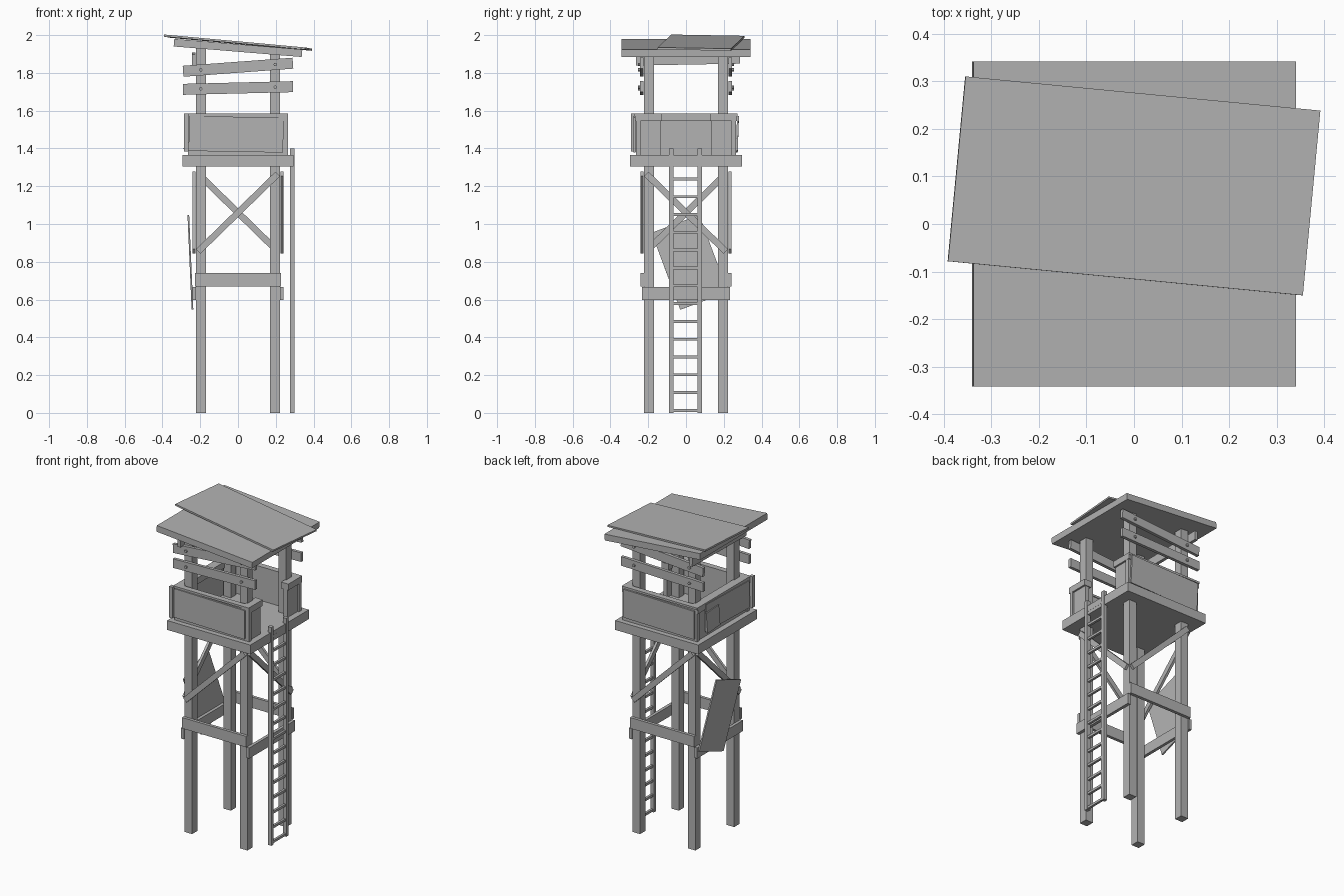
import bpy
from math import radians, atan2, hypot, pi

cube = bpy.data.objects.get("Cube")
if cube:
    bpy.data.objects.remove(cube, do_unlink=True)

GREY = (0.45, 0.45, 0.45, 1)
mat = bpy.data.materials.new("weathered_grey")
mat.use_nodes = True
mat.diffuse_color = GREY
mat.node_tree.nodes["Principled BSDF"].inputs["Base Color"].default_value = GREY


def finish(obj, name):
    obj.name = name
    obj.data.materials.append(mat)
    return obj


def box(name, center, size, rot=(0, 0, 0)):
    """Box with rotation in degrees."""
    bpy.ops.mesh.primitive_cube_add(size=1, location=center,
                                    rotation=[radians(a) for a in rot])
    obj = bpy.context.object
    obj.scale = size
    return finish(obj, name)


def span(name, x, y, z):
    """Upright box given by its extents."""
    ext = (x, y, z)
    return box(name, [(a + b) / 2 for a, b in ext], [b - a for a, b in ext])


def bolt(name, x, y, z):
    bpy.ops.mesh.primitive_cylinder_add(vertices=8, radius=0.009, depth=0.012,
                                        location=(x, y, z), rotation=(pi / 2, 0, 0))
    finish(bpy.context.object, name)


# Legs, running up to the sloping roof
for sx, top in ((-1, 1.935), (1, 1.905)):
    for sy in (-1, 1):
        span("leg", sorted((sx * 0.17, sx * 0.223)),
             sorted((sy * 0.17, sy * 0.223)), (0, top))

# Horizontal beams around the legs
for s in (-1, 1):
    box("cross_beam", (0, s * 0.232, 0.705), (0.455, 0.02, 0.07))
    box("side_beam", (s * 0.232, 0, 0.632), (0.02, 0.465, 0.068))

# One diagonal brace per side
rise, run = 0.4, 0.41
length, tilt = hypot(rise, run) + 0.015, atan2(rise, run) * 180 / pi
for s in (-1, 1):
    box("cross_brace", (0, s * 0.232, 1.06), (length, 0.016, 0.034), (0, s * tilt, 0))
    box("side_brace", (s * 0.232, 0, 1.06), (0.016, length, 0.034), (-s * tilt, 0, 0))

# Loose panel hanging on the side
box("hanging_panel", (-0.252, 0.02, 0.797), (0.009, 0.27, 0.435), (20.5, -2.5, 0))

# Platform
span("platform", (-0.295, 0.295), (-0.297, 0.297), (1.305, 1.365))

# Parapet walls: closed front, back and one side, doorway at the ladder
for s in (-1, 1):
    span("parapet_wall", (-0.265, 0.265), sorted((s * 0.24, s * 0.265)), (1.365, 1.575))
    span("parapet_cap", (-0.27, 0.265), sorted((s * 0.235, s * 0.272)), (1.572, 1.585))
    span("doorway_wall", (0.228, 0.255), sorted((s * 0.135, s * 0.265)), (1.365, 1.55))
    span("doorway_cap", (0.215, 0.266), sorted((s * 0.13, s * 0.27)), (1.545, 1.585))
span("side_wall", (-0.258, -0.23), (-0.265, 0.265), (1.365, 1.55))
span("side_cap", (-0.27, -0.215), (-0.265, 0.265), (1.545, 1.585))

# Thin cladding nailed askew on the walls
box("front_cladding", (-0.01, -0.272, 1.475), (0.5, 0.01, 0.185), (0, 1, 0))
box("back_cladding", (0, 0.272, 1.475), (0.5, 0.01, 0.185), (-2, -1, 0))
box("side_cladding", (-0.272, -0.03, 1.485), (0.01, 0.44, 0.17), (1.5, 2, 0))
box("side_patch", (-0.28, 0.13, 1.465), (0.01, 0.13, 0.13), (-3, 2, 0))
span("corner_batten", (-0.285, -0.262), (-0.292, -0.265), (1.385, 1.585))

# Crooked guard rails with bolts
for s in (-1, 1):
    for z, angle in ((1.83, -4.2), (1.72, -1.4)):
        box("guard_rail", (0, s * 0.234, z), (0.583, 0.02, 0.058), (0, angle, 0))
        for x in (-0.197, 0.197):
            bolt("rail_bolt", x, s * 0.247, z - x * radians(angle))
box("side_rail", (-0.234, 0.01, 1.873), (0.02, 0.55, 0.058), (1, 0, 0))

# Roof slab and the loose sheet on top
box("roof_slab", (0, 0, 1.932), (0.68, 0.682, 0.04), (0, 4.7, 0))
box("roof_sheet", (0, 0.08, 1.96), (0.752, 0.39, 0.011), (-1, 5.2, -5.5))

# Ladder
for y in (-0.079, 0.073):
    span("ladder_rail", (0.275, 0.3), (y - 0.012, y + 0.012), (0, 1.4))
for i in range(15):
    box("ladder_rung", (0.288, -0.003, 0.013 + i * 0.0943), (0.015, 0.135, 0.015))
